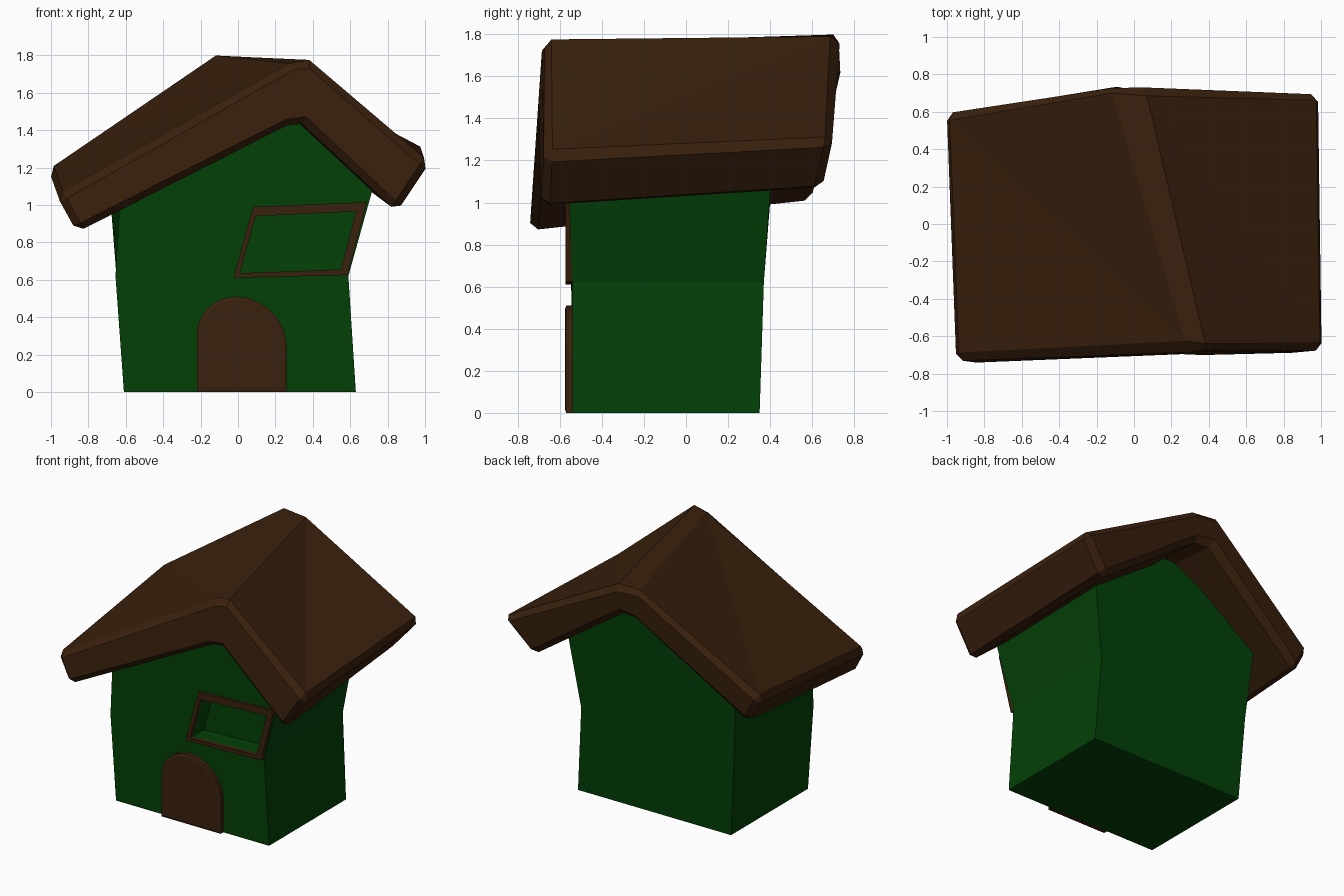
import bpy, bmesh, math

if "Cube" in bpy.data.objects:
    bpy.data.objects.remove(bpy.data.objects["Cube"])


def material(name, rgb):
    m = bpy.data.materials.new(name)
    m.diffuse_color = (*rgb, 1)
    m.use_nodes = True
    m.node_tree.nodes["Principled BSDF"].inputs["Base Color"].default_value = m.diffuse_color
    return m


GREEN = material("wall_green", (0.001, 0.052, 0.002))
BROWN = material("wood_brown", (0.042, 0.015, 0.004))


def loft(name, rings, mat, tube=False):
    """Skin equal-length rings; cap both ends, or join last to first as a tube."""
    bm = bmesh.new()
    vs = [[bm.verts.new(p) for p in r] for r in rings]
    n = len(rings[0])
    pairs = list(zip(vs, vs[1:])) + ([(vs[-1], vs[0])] if tube else [])
    for a, b in pairs:
        for i in range(n):
            j = (i + 1) % n
            bm.faces.new((a[i], a[j], b[j], b[i]))
    if not tube:
        bm.faces.new(vs[0])
        bm.faces.new(vs[-1])
    bmesh.ops.recalc_face_normals(bm, faces=bm.faces)
    me = bpy.data.meshes.new(name)
    bm.to_mesh(me)
    bm.free()
    me.materials.append(mat)
    ob = bpy.data.objects.new(name, me)
    bpy.context.collection.objects.link(ob)
    return ob


def at_y(profile, y):
    return [(x, y, z) for x, z in profile]


def apply_modifier(ob, mod):
    bpy.context.view_layer.objects.active = ob
    bpy.ops.object.modifier_apply(modifier=mod.name)


# Walls: crooked gabled body, front and back outlines
walls = loft("walls", [
    [(-.61, -.54, 0), (.63, -.54, 0), (.59, -.54, .62), (.73, -.56, 1.12),
     (.28, -.56, 1.52), (-.63, -.55, 1.05), (-.655, -.54, .62)],
    [(-.61, .35, 0), (.63, .35, 0), (.59, .37, .62), (.68, .41, 1.2),
     (.04, .42, 1.63), (-.69, .41, 1.13), (-.65, .37, .62)],
], GREEN)

# Window: slanted frame and a recess cut into the wall
outer = [(-.025, .61), (.587, .625), (.69, 1.015), (.08, .99)]
inner = [(.01, .635), (.55, .655), (.63, .965), (.095, .94)]
loft("window_frame", [at_y(outer, -.572), at_y(outer, -.53),
                      at_y(inner, -.53), at_y(inner, -.572)], BROWN, tube=True)
cutter = loft("window_cutter", [at_y(inner, -.7), at_y(inner, -.41)], GREEN)
cutter.hide_render = True
cut = walls.modifiers.new("recess", 'BOOLEAN')
cut.operation = 'DIFFERENCE'
cut.solver = 'EXACT'
cut.object = cutter
apply_modifier(walls, cut)
bpy.data.objects.remove(cutter)


# Door: lopsided arch with a chamfered rim
def arch(side, base):
    r = .24 - side
    pts = [(-.22 + side, base), (.26 - side, base)]
    for k in range(13):
        t = math.pi * k / 12
        pts.append((.02 + r * math.cos(t) - .03 * math.sin(t), .27 + r * math.sin(t)))
    return pts


loft("door", [at_y(arch(0, 0), -.5), at_y(arch(0, 0), -.57),
              at_y(arch(.018, .018), -.575)], BROWN)

# Roof: thick folded slab with a skewed ridge, chamfered all round
roof = loft("roof", [
    [(-.97, -.73, 1.05), (.285, -.665, 1.755), (.39, -.68, 1.775), (1.025, -.675, 1.225),
     (.85, -.69, .96), (.35, -.70, 1.43), (.27, -.70, 1.42), (-.86, -.745, .85)],
    [(-1.02, .59, 1.19), (-.13, .74, 1.80), (.06, .725, 1.79), (1.01, .70, 1.295),
     (.80, .645, 1.05), (.03, .71, 1.58), (-.08, .72, 1.58), (-.91, .60, .99)],
], BROWN)
bev = roof.modifiers.new("chamfer", 'BEVEL')
bev.width = .04
bev.segments = 1
bev.limit_method = 'ANGLE'
bev.angle_limit = math.radians(60)
bev.use_clamp_overlap = False
apply_modifier(roof, bev)

# Fold the twisted slopes inward along their longer diagonal
bm = bmesh.new()
bm.from_mesh(roof.data)
slopes = [f for f in bm.faces if f.calc_area() > .6 and len(f.verts) == 4]
bmesh.ops.triangulate(bm, faces=slopes, quad_method='LONG_EDGE')
bm.to_mesh(roof.data)
bm.free()
